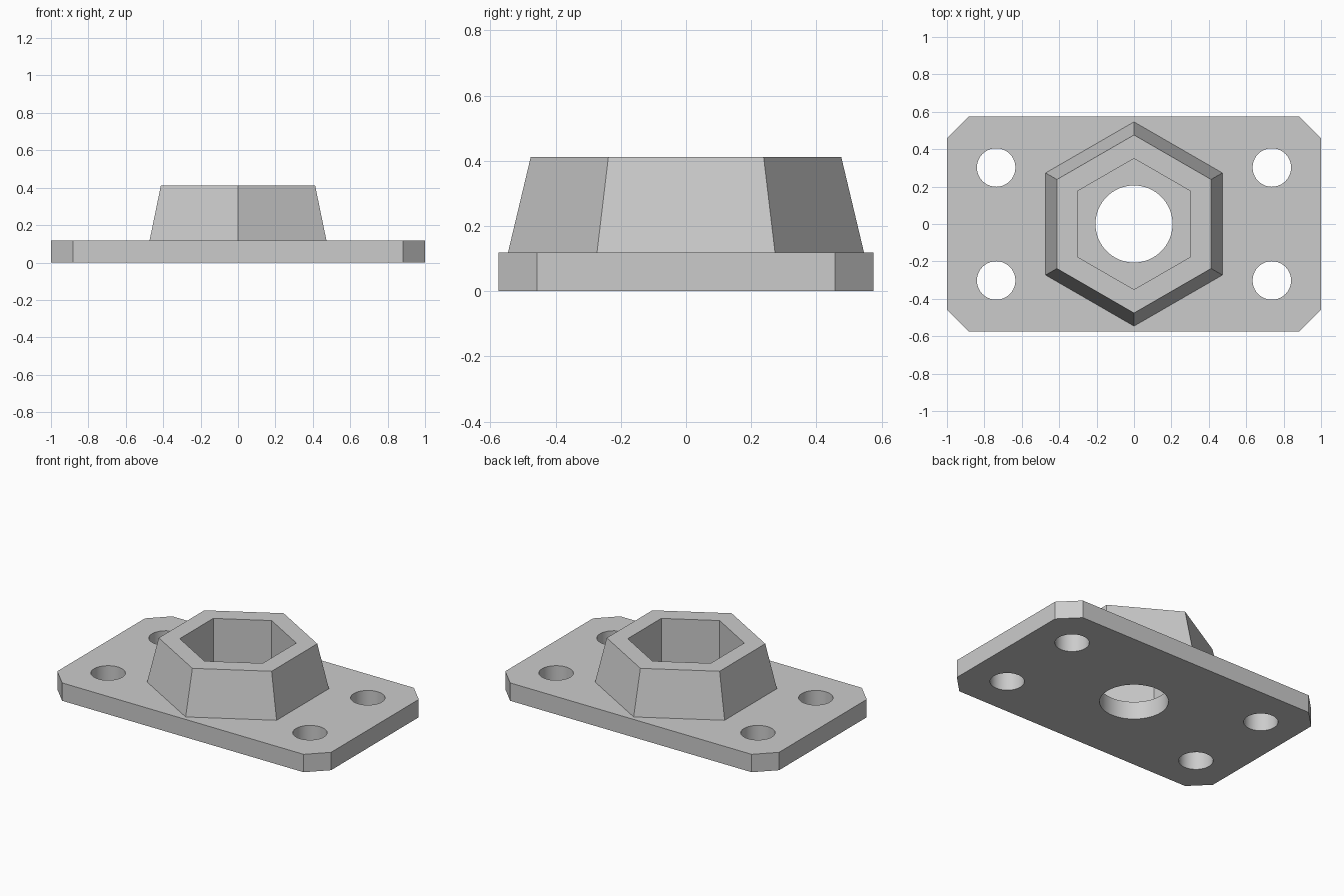
import bpy
import bmesh
from math import cos, sin, radians, tau

cube = bpy.data.objects.get("Cube")
if cube:
    bpy.data.objects.remove(cube, do_unlink=True)

LENGTH, WIDTH, THICK, CHAMFER = 1.0, 0.575, 0.118, 0.118
TOP = 0.412

grey = bpy.data.materials.new("plain_grey")
grey.use_nodes = True
grey.diffuse_color = (0.6, 0.6, 0.6, 1)
grey.node_tree.nodes["Principled BSDF"].inputs["Base Color"].default_value = (0.6, 0.6, 0.6, 1)


def ring(radius, count, cx=0, cy=0, start=0):
    """Points of a regular polygon."""
    return [(cx + radius * cos(start + tau * i / count),
             cy + radius * sin(start + tau * i / count)) for i in range(count)]


def add_object(name, bm):
    mesh = bpy.data.meshes.new(name)
    bm.to_mesh(mesh)
    bm.free()
    mesh.materials.append(grey)
    obj = bpy.data.objects.new(name, mesh)
    bpy.context.collection.objects.link(obj)
    bpy.ops.object.select_all(action="DESELECT")
    obj.select_set(True)
    bpy.context.view_layer.objects.active = obj
    bpy.ops.object.shade_smooth_by_angle(angle=radians(30))
    return obj


# Base plate: chamfered outline with round holes, filled and extruded
a, b, c = LENGTH, WIDTH, CHAMFER
outline = [(a, c - b), (a, b - c), (a - c, b), (c - a, b),
           (-a, b - c), (-a, c - b), (c - a, -b), (a - c, -b)]
holes = [ring(0.206, 64)]
holes += [ring(0.103, 40, x, y) for x in (-0.737, 0.737) for y in (-0.302, 0.302)]

curve = bpy.data.curves.new("plate_profile", "CURVE")
curve.dimensions = "2D"
curve.fill_mode = "BOTH"
curve.extrude = THICK / 2
for loop in [outline] + holes:
    spline = curve.splines.new("POLY")
    spline.points.add(len(loop) - 1)
    for point, (x, y) in zip(spline.points, loop):
        point.co = (x, y, 0, 1)
    spline.use_cyclic_u = True
profile = bpy.data.objects.new("plate_profile", curve)
bpy.context.collection.objects.link(profile)
bpy.context.view_layer.update()

bm = bmesh.new()
evaluated = profile.evaluated_get(bpy.context.evaluated_depsgraph_get())
bm.from_mesh(evaluated.to_mesh())
evaluated.to_mesh_clear()
bpy.data.objects.remove(profile, do_unlink=True)
bpy.data.curves.remove(curve)
bmesh.ops.remove_doubles(bm, verts=bm.verts, dist=0.0005)
bmesh.ops.translate(bm, verts=bm.verts, vec=(0, 0, THICK / 2))
bmesh.ops.recalc_face_normals(bm, faces=bm.faces)
add_object("base_plate", bm)

# Tapered hexagonal collar with a straight hexagonal socket down to the plate
bm = bmesh.new()
loops = [[bm.verts.new((x, y, z)) for x, y in ring(r, 6, start=radians(90))]
         for r, z in ((0.546, THICK), (0.476, TOP), (0.35, TOP), (0.35, THICK))]
for low, high in zip(loops, loops[1:]):
    for i in range(6):
        j = (i + 1) % 6
        bm.faces.new((low[i], low[j], high[j], high[i]))
add_object("hex_collar", bm)
